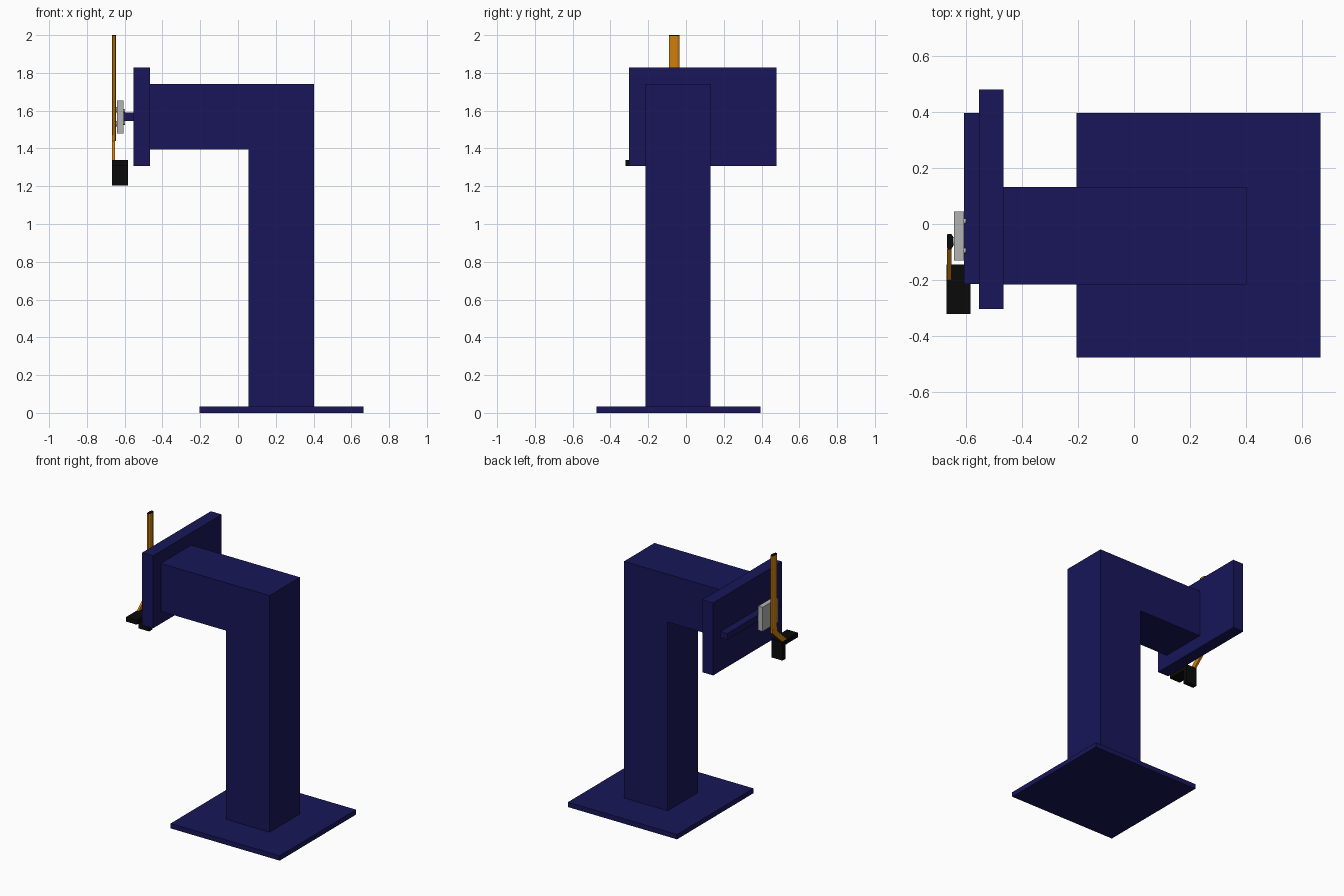
import bpy, bmesh
from mathutils import Vector

if "Cube" in bpy.data.objects:
    bpy.data.objects.remove(bpy.data.objects["Cube"])


def material(name, rgb):
    m = bpy.data.materials.new(name)
    m.diffuse_color = (*rgb, 1)
    m.use_nodes = True
    m.node_tree.nodes["Principled BSDF"].inputs["Base Color"].default_value = m.diffuse_color
    return m


NAVY = material("navy", (0.009, 0.008, 0.1))
ORANGE = material("orange", (0.62, 0.21, 0.004))
BLACK = material("black", (0.003, 0.003, 0.003))
GREY = material("light_grey", (0.45, 0.45, 0.45))


def prism(name, profile, axis, lo, hi, mat):
    """Extrude a 2D profile along an axis ('x': yz, 'y': xz, 'z': xy)."""
    def place(a, b, c):
        return Vector({'x': (c, a, b), 'y': (a, c, b), 'z': (a, b, c)}[axis])
    bm = bmesh.new()
    face = bm.faces.new([bm.verts.new(place(a, b, lo)) for a, b in profile])
    ext = bmesh.ops.extrude_face_region(bm, geom=[face])["geom"]
    bmesh.ops.translate(bm, vec=place(0, 0, hi - lo),
                        verts=[v for v in ext if isinstance(v, bmesh.types.BMVert)])
    bmesh.ops.recalc_face_normals(bm, faces=bm.faces)
    me = bpy.data.meshes.new(name)
    bm.to_mesh(me)
    bm.free()
    me.materials.append(mat)
    ob = bpy.data.objects.new(name, me)
    bpy.context.collection.objects.link(ob)
    return ob


def box(name, x, y, z, mat):
    rect = [(x[0], y[0]), (x[1], y[0]), (x[1], y[1]), (x[0], y[1])]
    return prism(name, rect, 'z', z[0], z[1], mat)


def disc(name, x, y, z, r, mat):
    bpy.ops.mesh.primitive_cylinder_add(
        vertices=16, radius=r, depth=x[1] - x[0],
        location=((x[0] + x[1]) / 2, y, z), rotation=(0, 1.570796, 0))
    ob = bpy.context.object
    ob.name = name
    ob.data.materials.append(mat)
    bpy.ops.object.shade_smooth_by_angle()


# Stand: floor plate and L-shaped column with arm
box("base_plate", (-0.205, 0.665), (-0.475, 0.395), (0, 0.035), NAVY)
prism("column_and_arm", [(0.055, 0.035), (0.402, 0.035), (0.402, 1.74),
                         (-0.465, 1.74), (-0.465, 1.395), (0.055, 1.395)],
      'y', -0.215, 0.131, NAVY)

# Head plate and slide rail
box("head_plate", (-0.552, -0.465), (-0.303, 0.479), (1.306, 1.828), NAVY)
box("slide_rail", (-0.606, -0.552), (-0.213, 0.395), (1.545, 1.59), NAVY)

# Carriage with guide rollers above and below the rail
box("carriage_plate", (-0.641, -0.606), (-0.13, 0.044), (1.48, 1.654), GREY)
for y in (0.01, -0.095):
    for z in (1.535, 1.6):
        disc("guide_roller", (-0.608, -0.598), y, z, 0.01, GREY)
for z in (1.53, 1.605):
    disc("rod_bolt", (-0.652, -0.638), -0.062, z, 0.015, GREY)

# Chamfered vertical rod with end cap
x0, x1, y0, y1, cx, cy = -0.667, -0.645, -0.09, -0.035, 0.006, 0.01
section = [(x0 + cx, y0), (x1 - cx, y0), (x1, y0 + cy), (x1, y1 - cy),
           (x1 - cx, y1), (x0 + cx, y1), (x0, y1 - cy), (x0, y0 + cy)]
prism("rod", section, 'z', 1.44, 1.996, ORANGE)
prism("rod_cap", section, 'z', 1.996, 2.0, BLACK)

# Slanted lower arm and angle bracket foot
prism("slanted_arm", [(-0.035, 1.47), (-0.09, 1.47), (-0.09, 1.44), (-0.2, 1.34),
                      (-0.145, 1.34), (-0.035, 1.44)], 'x', -0.666, -0.651, ORANGE)
prism("angle_bracket", [(-0.145, 1.205), (-0.145, 1.34), (-0.32, 1.34),
                        (-0.32, 1.307), (-0.18, 1.307), (-0.18, 1.205)],
      'x', -0.668, -0.582, BLACK)
